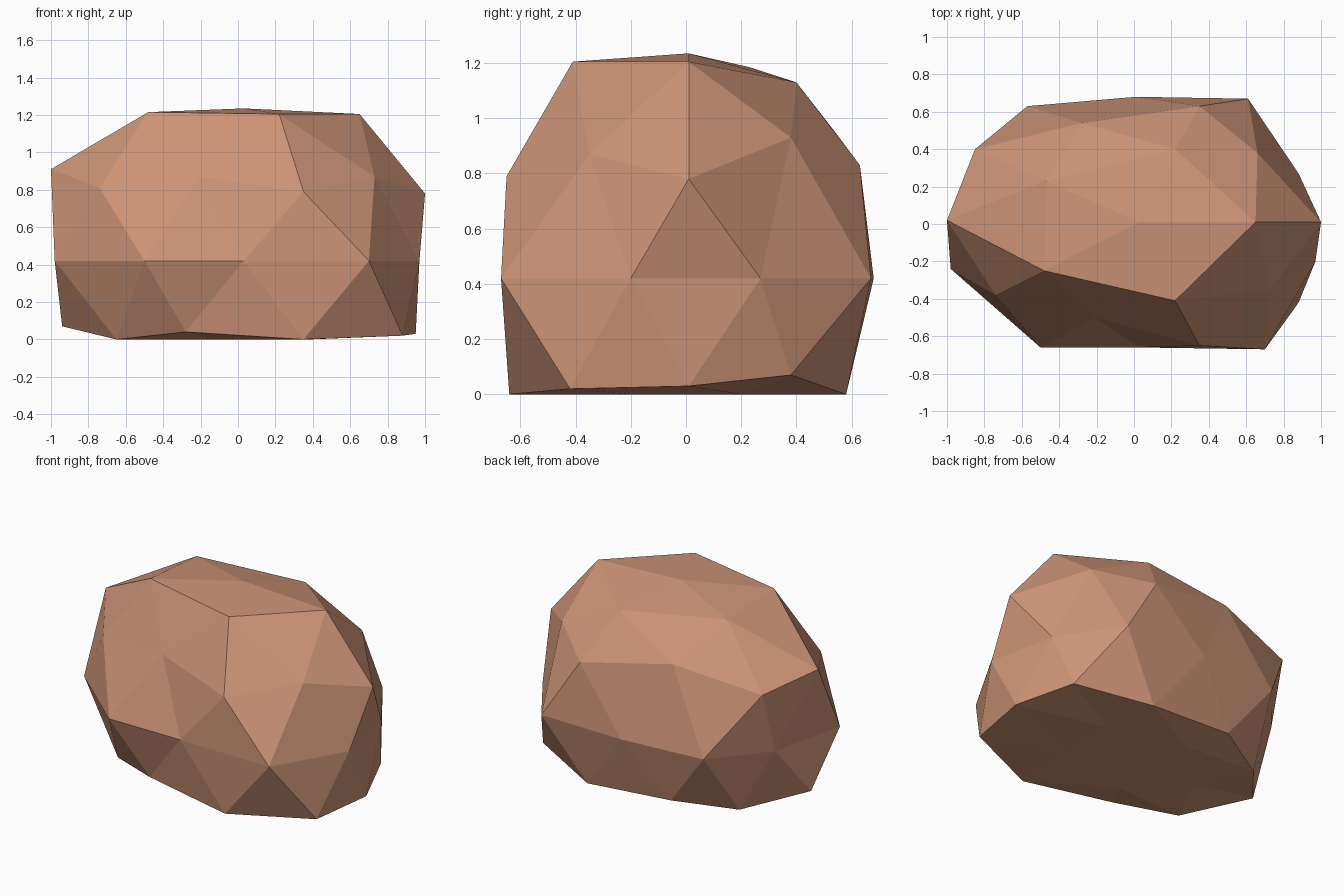
import bpy
import bmesh
import math

# Remove the default cube only
default_cube = bpy.data.objects.get("Cube")
if default_cube:
    bpy.data.objects.remove(default_cube, do_unlink=True)

# Rings of the rock, each listed counter-clockwise from the +x side
CREST = [(.65, .01, 1.205), (.22, .4, 1.13), (-.47, .23, 1.185),
         (-.48, -.25, 1.215), (.22, -.41, 1.205)]
SHOULDER = [(1, .01, .78), (.66, .38, .93), (.35, .63, .83), (-.28, .54, .95),
            (-.85, .4, .84), (-1, .02, .91), (-.74, -.38, .81),
            (-.21, -.5, .87), (.35, -.65, .79), (.73, -.35, .87)]
WAIST_HEIGHT = .42
WAIST = [(.88, .27), (.61, .67), (.01, .68), (-.57, .63), (-.86, .28),
         (-.98, -.24), (-.5, -.66), (.03, -.66), (.7, -.67), (.97, -.2)]
FOOT = [(.95, .01, .03), (.8, .38, .07), (.33, .58, 0), (-.28, .56, .04),
        (-.65, .36, 0), (-.94, .01, .07), (-.65, -.35, 0),
        (-.28, -.54, .04), (.35, -.64, 0), (.88, -.42, .02)]


def pick(ring, co, start):
    """Return the ring point whose slot matches the direction of co."""
    step = 360 / len(ring)
    angle = math.degrees(math.atan2(co.y, co.x)) - start
    return ring[round(angle / step) % len(ring)]


def rock_position(co):
    """Map a point of the unit icosphere to the rock surface."""
    if co.z > .95:
        return (.03, .01, 1.235)
    if co.z > .7:
        return pick(CREST, co, 0)
    if co.z > .2:
        return pick(SHOULDER, co, 0)
    if co.z > -.2:
        return (*pick(WAIST, co, 18), WAIST_HEIGHT)
    if co.z > -.7:
        return pick(FOOT, co, 0)
    # Flat underside
    return (co.x * .9, co.y * .65, 0)


def make_material(name, colour):
    material = bpy.data.materials.new(name)
    material.use_nodes = True
    material.diffuse_color = colour
    shader = material.node_tree.nodes["Principled BSDF"]
    shader.inputs["Base Color"].default_value = colour
    shader.inputs["Roughness"].default_value = .9
    return material


# Faceted boulder shaped from an icosphere
bm = bmesh.new()
bmesh.ops.create_icosphere(bm, subdivisions=2, radius=1)
for vert in bm.verts:
    vert.co = rock_position(vert.co.normalized())
bmesh.ops.recalc_face_normals(bm, faces=bm.faces)
for face in bm.faces:
    face.smooth = False

mesh = bpy.data.meshes.new("boulder")
bm.to_mesh(mesh)
bm.free()
mesh.materials.append(make_material("reddish_brown_stone", (.6, .29, .18, 1)))
boulder = bpy.data.objects.new("boulder", mesh)
bpy.context.collection.objects.link(boulder)
